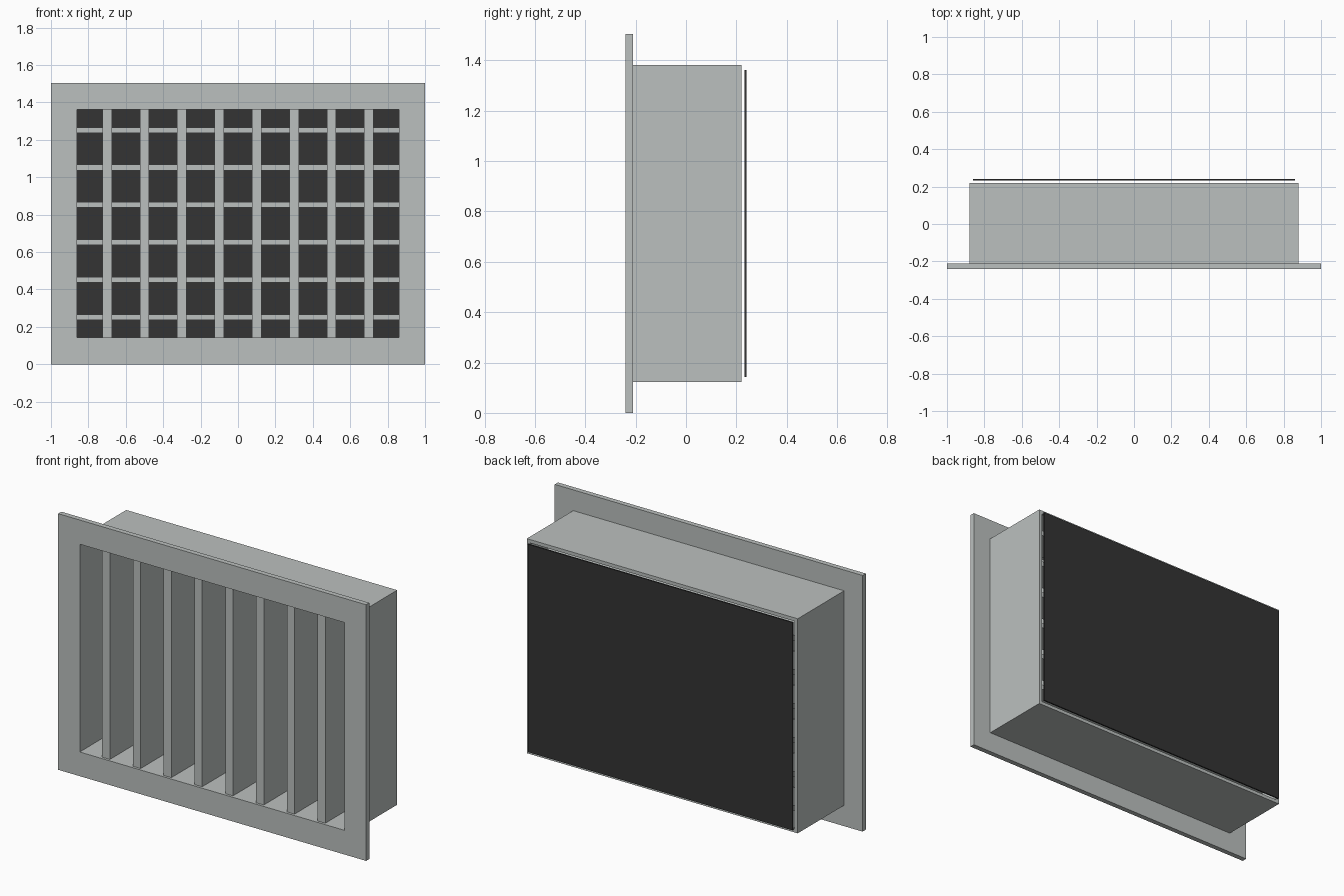
import bpy

default = bpy.data.objects.get("Cube")
if default:
    bpy.data.objects.remove(default, do_unlink=True)


def material(name, rgb):
    mat = bpy.data.materials.new(name)
    mat.use_nodes = True
    colour = (*rgb, 1)
    mat.diffuse_color = colour
    mat.node_tree.nodes["Principled BSDF"].inputs["Base Color"].default_value = colour
    return mat


def mesh_object(name, verts, faces, mat):
    mesh = bpy.data.meshes.new(name)
    mesh.from_pydata(verts, [], faces)
    mesh.materials.append(mat)
    obj = bpy.data.objects.new(name, mesh)
    bpy.context.collection.objects.link(obj)
    return obj


def box(name, x, y, z, mat):
    """Solid block between pairs of limits."""
    verts = [(a, b, c) for a in x for b in y for c in z]
    faces = [(0, 1, 3, 2), (4, 6, 7, 5), (0, 4, 5, 1),
             (2, 3, 7, 6), (0, 2, 6, 4), (1, 5, 7, 3)]
    return mesh_object(name, verts, faces, mat)


def ring(name, outer, inner, y, mat):
    """Rectangular tube along y; outer and inner are half sizes in x and z."""
    corners = [(-1, -1), (1, -1), (1, 1), (-1, 1)]
    verts = [(sx * hx, d, MID_Z + sz * hz)
             for d in y for hx, hz in (outer, inner) for sx, sz in corners]
    faces = []
    for i in range(4):
        j = (i + 1) % 4
        for a, b in ((0, 4), (4, 12), (12, 8), (8, 0)):
            faces.append((a + i, a + j, b + j, b + i))
    obj = mesh_object(name, verts, faces, mat)
    obj.data.flip_normals() if obj.data.polygons[0].normal.y > 0 else None
    return obj


MID_Z = 0.752
OPENING = (0.86, 0.61)
metal = material("light grey metal", (0.50, 0.53, 0.52))
dark = material("charcoal", (0.033, 0.033, 0.033))

# Front flange and the duct collar behind it
ring("front_flange", (1.0, MID_Z), OPENING, (-0.24, -0.21), metal)
ring("duct_collar", (0.88, 0.63), OPENING, (-0.21, 0.22), metal)

# Upright blades in front
for i in range(8):
    x = -0.7 + 0.2 * i
    box(f"vertical_blade_{i + 1}", (x - 0.025, x + 0.025), (-0.225, 0.0),
        (MID_Z - OPENING[1], MID_Z + OPENING[1]), metal)

# Level blades behind the upright ones
for i in range(6):
    z = MID_Z - 0.5 + 0.2 * i
    box(f"horizontal_blade_{i + 1}", (-OPENING[0], OPENING[0]), (0.01, 0.2),
        (z - 0.015, z + 0.015), metal)

# Dark sheet just behind the collar
box("back_panel", (-OPENING[0], OPENING[0]), (0.232, 0.24),
    (MID_Z - OPENING[1], MID_Z + OPENING[1]), dark)
